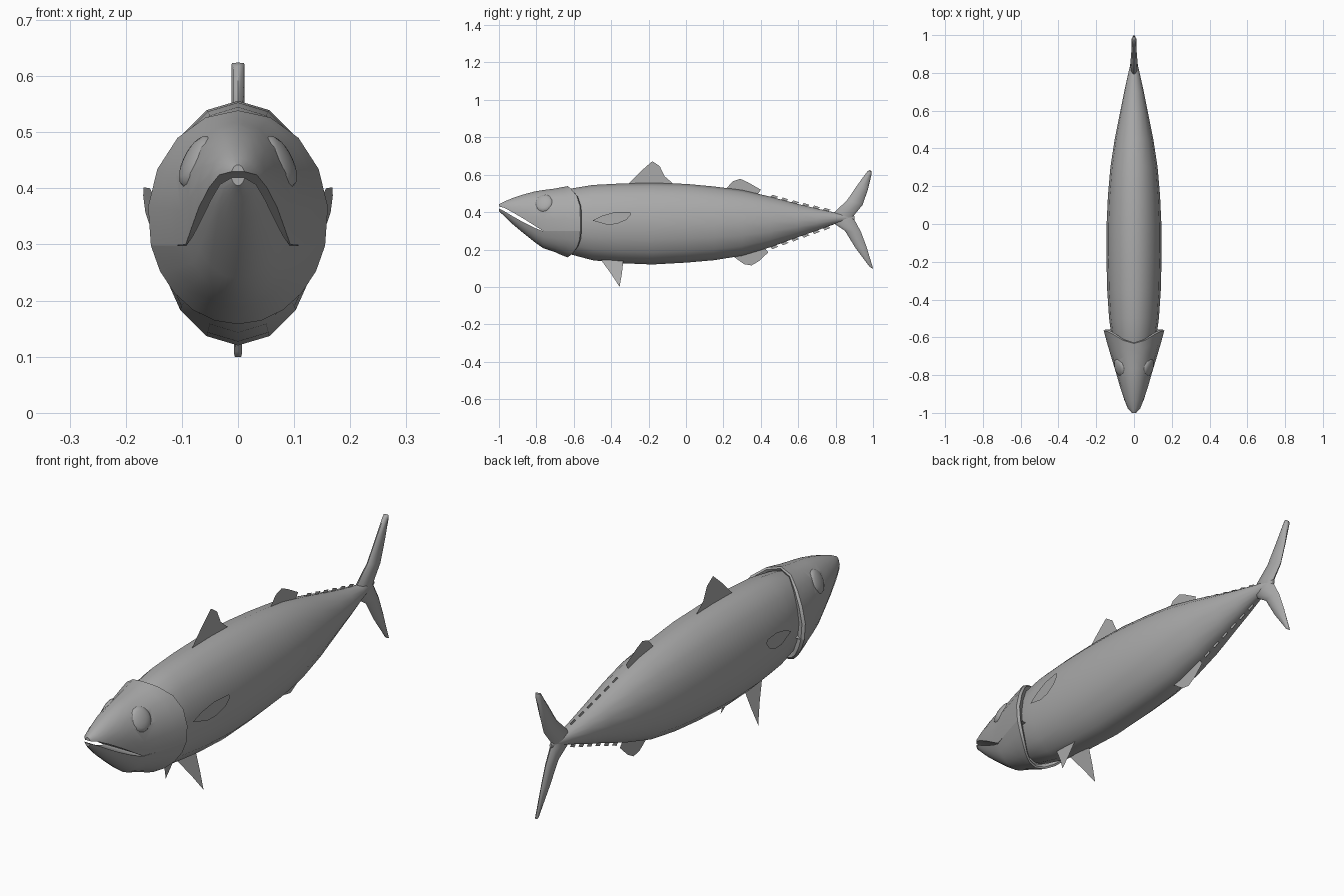
import bpy, bmesh, math
from mathutils import Vector

if "Cube" in bpy.data.objects:
    bpy.data.objects.remove(bpy.data.objects["Cube"])

grey = bpy.data.materials.new("fish grey")
grey.diffuse_color = (0.4, 0.4, 0.4, 1)
grey.use_nodes = True
grey.node_tree.nodes["Principled BSDF"].inputs["Base Color"].default_value = grey.diffuse_color


def finish(name, bm, angle=40):
    bmesh.ops.recalc_face_normals(bm, faces=bm.faces)
    me = bpy.data.meshes.new(name)
    bm.to_mesh(me)
    bm.free()
    ob = bpy.data.objects.new(name, me)
    bpy.context.collection.objects.link(ob)
    me.materials.append(grey)
    bpy.ops.object.select_all(action='DESELECT')
    ob.select_set(True)
    bpy.context.view_layer.objects.active = ob
    bpy.ops.object.shade_smooth_by_angle(angle=math.radians(angle))
    return ob


def loft(name, rings, angle=40):
    """Closed skin over a list of equal rings of points."""
    bm = bmesh.new()
    vs = [[bm.verts.new(p) for p in r] for r in rings]
    n = len(vs[0])
    for a, b in zip(vs, vs[1:]):
        for i in range(n):
            bm.faces.new((a[i], a[(i + 1) % n], b[(i + 1) % n], b[i]))
    bm.faces.new(vs[0])
    bm.faces.new(vs[-1])
    return finish(name, bm, angle)


def sheet(name, outline):
    bm = bmesh.new()
    bm.faces.new([bm.verts.new(p) for p in outline])
    return finish(name, bm)


def lerp(table, y):
    for (a, *p), (b, *q) in zip(table, table[1:]):
        if y <= b:
            t = max(0, (y - a) / (b - a))
            return [u + (v - u) * t for u, v in zip(p, q)]
    return table[-1][1:]


# body: y, half width, bottom, top
BODY = [(-.72, .085, .24, .49), (-.62, .115, .175, .525), (-.5, .132, .143, .545),
        (-.35, .142, .127, .553), (-.18, .146, .12, .556), (0, .145, .13, .551),
        (.15, .138, .143, .537), (.3, .125, .167, .518), (.45, .102, .212, .483),
        (.6, .072, .267, .443), (.7, .052, .302, .419), (.8, .03, .338, .397),
        (.86, .016, .35, .39), (.9, .005, .36, .38)]


def oval(y, w, lo, hi, n=16):
    return [(w * math.sin(2 * math.pi * i / n), y,
             (lo + hi) / 2 + (hi - lo) / 2 * math.cos(2 * math.pi * i / n)) for i in range(n)]


loft("body", [oval(*r) for r in BODY])

# head: y, half width, bottom, top, upper lip height, lower lip height
HEAD = [(-1, .012, .405, .442, .43, .419), (-.975, .034, .382, .455, .424, .407),
        (-.93, .052, .338, .474, .401, .38), (-.87, .072, .288, .494, .366, .346),
        (-.81, .089, .24, .51, .328, .316), (-.765, .102, .208, .518, .3, .298),
        (-.7, .122, .186, .526, .298, .298), (-.63, .143, .17, .533, .298, .298),
        (-.565, .161, .158, .539, .298, .298), (-.558, .15, .165, .532, .298, .298),
        (-.58, .12, .18, .515, .298, .298)]


def head_arc(y, w, lo, hi, lip, upper):
    c, h = (lo + hi) / 2, (hi - lo) / 2
    a0 = math.asin(max(-.95, min(.95, (lip - c) / h)))
    end = math.pi - a0 if upper else -math.pi - a0
    pts = []
    for i in range(11):
        a = a0 + (end - a0) * i / 10
        z = c + h * math.sin(a)
        # the rear rim of the gill cover sweeps forward at the crown and throat
        sweep = .07 * abs(math.sin(a)) ** 4 * max(0, (y + .7) / .14)
        pts.append((w * math.cos(a), y - sweep, z))
    return pts


upper = loft("upper_head", [head_arc(y, w, lo, hi, u, True) for y, w, lo, hi, u, l in HEAD])
loft("lower_jaw", [head_arc(y, w, lo, hi, l, False) for y, w, lo, hi, u, l in HEAD])


# eyes in shallow sockets
def ellipsoid(name, centre, size, side):
    bm = bmesh.new()
    bmesh.ops.create_uvsphere(bm, u_segments=16, v_segments=8, radius=1)
    nrm = Vector((side * .85, -.25, .42)).normalized()
    rot = nrm.to_track_quat('Z', 'Y').to_matrix()
    for v in bm.verts:
        v.co = rot @ Vector((v.co.x * size[0], v.co.y * size[0], v.co.z * size[1])) + Vector(centre)
    return finish(name, bm)


for s, tag in ((1, "right"), (-1, "left")):
    cutter = ellipsoid("socket_cutter_" + tag, (s * .092, -.76, .452), (.056, .022), s)
    cutter.hide_render = True
    cutter.hide_viewport = True
    mod = upper.modifiers.new("socket_" + tag, 'BOOLEAN')
    mod.operation = 'DIFFERENCE'
    mod.solver = 'EXACT'
    mod.object = cutter
    ellipsoid("eye_" + tag, (s * .076, -.76, .448), (.05, .018), s)

    # side fins
    pect = [(-.5, .355), (-.45, .38), (-.38, .4), (-.3, .402), (-.293, .387),
            (-.32, .358), (-.37, .337), (-.42, .332)]
    sheet("pectoral_fin_" + tag,
          [(s * (.14 + .028 * (y + .5) / .2), y, z) for y, z in pect])
    pelv = [(-.455, .145), (-.4, .07), (-.355, 0), (-.343, .07), (-.335, .14)]
    sheet("pelvic_fin_" + tag, [(s * (.088 - .36 * z), y, z) for y, z in pelv])

# middle fins
FINS = {
    "front_dorsal_fin": [(-.32, .54), (-.24, .62), (-.18, .672), (-.14, .645), (-.115, .592), (-.06, .545)],
    "rear_dorsal_fin": [(.21, .52), (.25, .565), (.29, .578), (.33, .56), (.4, .52), (.38, .49)],
    "anal_fin": [(.25, .165), (.31, .122), (.35, .115), (.39, .138), (.44, .185), (.42, .21)],
}
for name, pts in FINS.items():
    sheet(name, [(0, y, z) for y, z in pts])

# finlets along the back and belly
for i in range(6):
    y = .45 + .056 * i
    for k, tag in ((2, "upper"), (1, "lower")):
        d = 1 if k == 2 else -1
        z0, z1 = lerp(BODY, y)[k], lerp(BODY, y + .025)[k]
        sheet(f"{tag}_finlet_{i + 1}", [(0, y, z0 - d * .004), (0, y + .012, z0 + d * .01),
                                        (0, y + .042, z1 + d * .006), (0, y + .026, z1 - d * .006)])


# tail lobes: leading point, trailing point, half thickness
def lobe(name, stations):
    rings = []
    for (y0, z0), (y1, z1), t in stations:
        ring = []
        for i in range(8):
            a = 2 * math.pi * i / 8
            f = (1 - math.cos(a)) / 2
            ring.append((t * math.sin(a), y0 + (y1 - y0) * f, z0 + (z1 - z0) * f))
        rings.append(ring)
    loft(name, rings, 50)


lobe("upper_tail_lobe", [((.8, .36), (.89, .355), .014), ((.79, .397), (.9, .385), .02),
                         ((.86, .462), (.945, .44), .015), ((.92, .55), (.972, .52), .012),
                         ((.97, .618), (.993, .605), .012), ((.982, .624), (.99, .622), .011)])
lobe("lower_tail_lobe", [((.8, .38), (.89, .385), .014), ((.79, .34), (.9, .36), .02),
                         ((.85, .3), (.935, .295), .014), ((.905, .21), (.965, .215), .01),
                         ((.98, .11), (1, .1), .007), ((.99, .102), (.998, .099), .006)])
